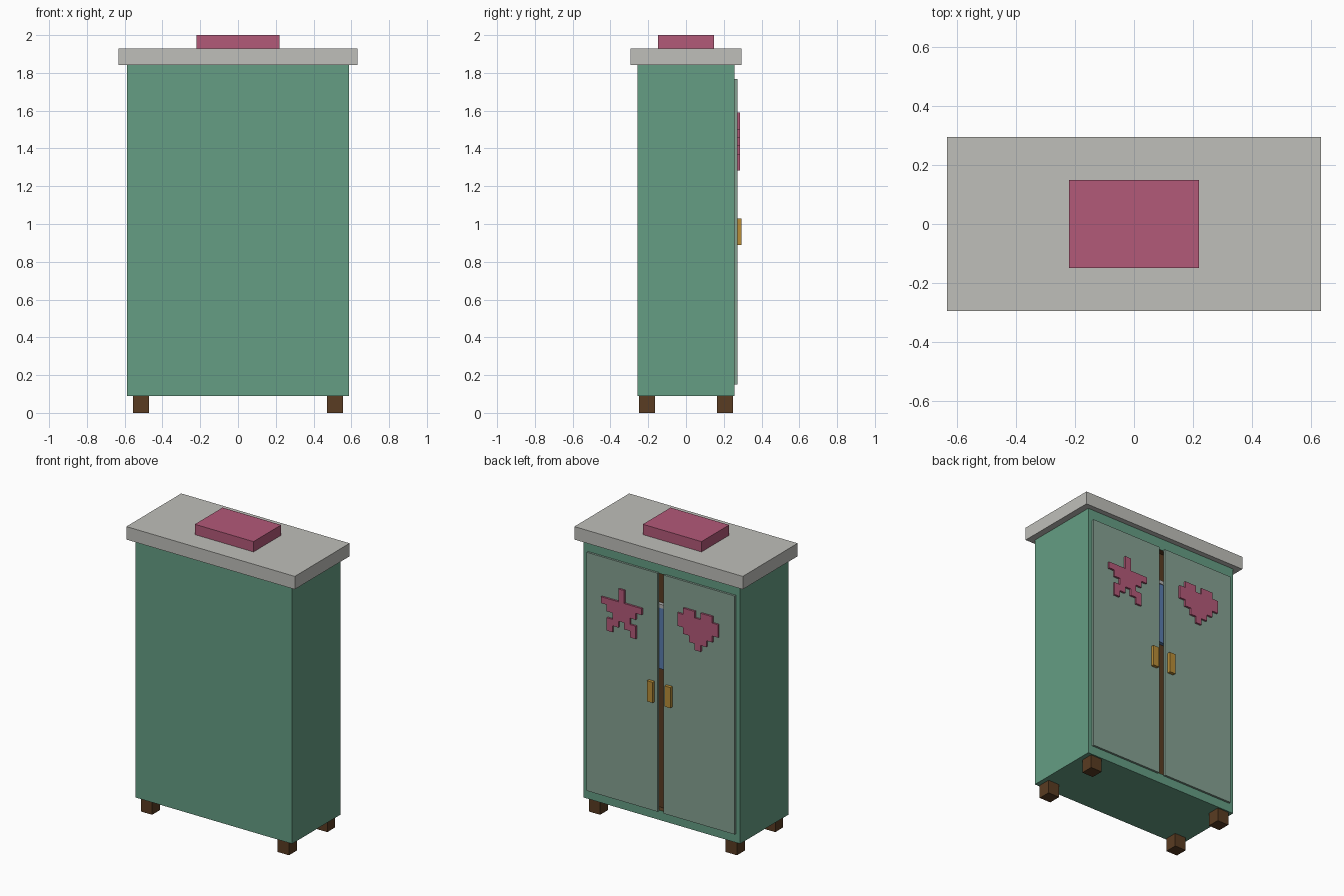
import bpy, bmesh
from mathutils import Vector

if "Cube" in bpy.data.objects:
    bpy.data.objects.remove(bpy.data.objects["Cube"])


def material(name, rgb):
    m = bpy.data.materials.new(name)
    m.diffuse_color = (*rgb, 1)
    m.use_nodes = True
    m.node_tree.nodes["Principled BSDF"].inputs["Base Color"].default_value = m.diffuse_color
    return m


GREEN = material("green_paint", (0.13, 0.34, 0.23))
SAGE = material("sage_paint", (0.24, 0.36, 0.29))
STONE = material("pale_stone", (0.52, 0.52, 0.49))
PINK = material("pink", (0.45, 0.10, 0.19))
WOOD = material("dark_wood", (0.10, 0.045, 0.016))
GOLD = material("gold", (0.48, 0.27, 0.04))
BLUE = material("blue_cloth", (0.10, 0.20, 0.42))
STEEL = material("steel", (0.45, 0.45, 0.45))


def finish(bm, name, *mats):
    bmesh.ops.recalc_face_normals(bm, faces=bm.faces[:])
    me = bpy.data.meshes.new(name)
    bm.to_mesh(me)
    bm.free()
    for m in mats:
        me.materials.append(m)
    ob = bpy.data.objects.new(name, me)
    bpy.context.collection.objects.link(ob)
    return ob


def box_bm(x, y, z):
    """Box from (min, max) ranges on each axis."""
    bm = bmesh.new()
    bmesh.ops.create_cube(bm, size=1)
    for v in bm.verts:
        v.co = Vector([r[0] if c < 0 else r[1] for c, r in zip(v.co, (x, y, z))])
    return bm


def box(name, x, y, z, mat):
    return finish(box_bm(x, y, z), name, mat)


def pixel_relief(name, rows, cx, top, y, cell, depth, mat):
    """Blocky relief from a character pattern, seen from the +y side."""
    bm = bmesh.new()
    w = len(rows[0]) * cell
    for r, row in enumerate(rows):
        for c, ch in enumerate(row):
            if ch == "#":
                x, z = cx + w / 2 - c * cell, top - r * cell
                bm.faces.new([bm.verts.new((x - i * cell, y, z - j * cell))
                              for i, j in ((0, 0), (1, 0), (1, 1), (0, 1))])
    bmesh.ops.remove_doubles(bm, verts=bm.verts[:], dist=cell * 0.1)
    ext = bmesh.ops.extrude_face_region(bm, geom=bm.faces[:], use_keep_orig=True)
    new = [g for g in ext["geom"] if isinstance(g, bmesh.types.BMVert)]
    bmesh.ops.translate(bm, verts=new, vec=(0, depth, 0))
    bmesh.ops.recalc_face_normals(bm, faces=bm.faces[:])
    bmesh.ops.dissolve_limit(bm, angle_limit=0.02, verts=bm.verts[:], edges=bm.edges[:])
    return finish(bm, name, mat)


# Cabinet body with a shallow wood-lined recess behind the doors
bm = box_bm((-0.587, 0.587), (-0.258, 0.258), (0.09, 1.842))
bm.normal_update()
face = max(bm.faces, key=lambda f: f.normal.y)
bmesh.ops.inset_individual(bm, faces=[face], thickness=0.05)
for v in face.verts:
    v.co.x = 0.54 if v.co.x > 0 else -0.54
    v.co.z = 1.762 if v.co.z > 1 else 0.156
lining = bmesh.ops.extrude_discrete_faces(bm, faces=[face])["faces"][0]
for v in lining.verts:
    v.co.y -= 0.04
lining.material_index = 1
for e in lining.edges:
    for f in e.link_faces:
        f.material_index = 1
finish(bm, "cabinet_body", GREEN, WOOD)

# Top slab and the box resting on it
box("top_slab", (-0.632, 0.632), (-0.294, 0.294), (1.842, 1.93), STONE)
box("top_box", (-0.22, 0.22), (-0.148, 0.148), (1.93, 2.0), PINK)

# Hanging rail and garment glimpsed through the door gap
box("hanging_rail", (-0.54, 0.54), (0.225, 0.25), (1.525, 1.55), STEEL)
box("hanging_garment", (-0.15, 0.15), (0.219, 0.245), (1.11, 1.525), BLUE)

# Doors, handles and feet on both sides
for s, side in ((1, "right"), (-1, "left")):
    def span(a, b):
        return tuple(sorted((s * a, s * b)))
    box(side + "_door", span(0.023, 0.555), (0.258, 0.272), (0.15, 1.768), SAGE)
    box(side + "_handle", span(0.045, 0.088), (0.272, 0.294), (0.89, 1.03), GOLD)
    box(side + "_front_foot", span(0.471, 0.556), (-0.248, -0.163), (0, 0.09), WOOD)
    box(side + "_back_foot", span(0.471, 0.556), (0.163, 0.248), (0, 0.09), WOOD)

# Blocky star and heart on the doors
STAR = ["...#...", "...#...", "#######", ".#####.", "..###..", ".##.##.", ".#...#."]
HEART = [".##.##.", "#######", "#######", ".#####.", "..###..", "...#..."]
pixel_relief("star_decoration", STAR, 0.287, 1.59, 0.272, 0.0437, 0.013, PINK)
pixel_relief("heart_decoration", HEART, -0.287, 1.59, 0.272, 0.0437, 0.013, PINK)
